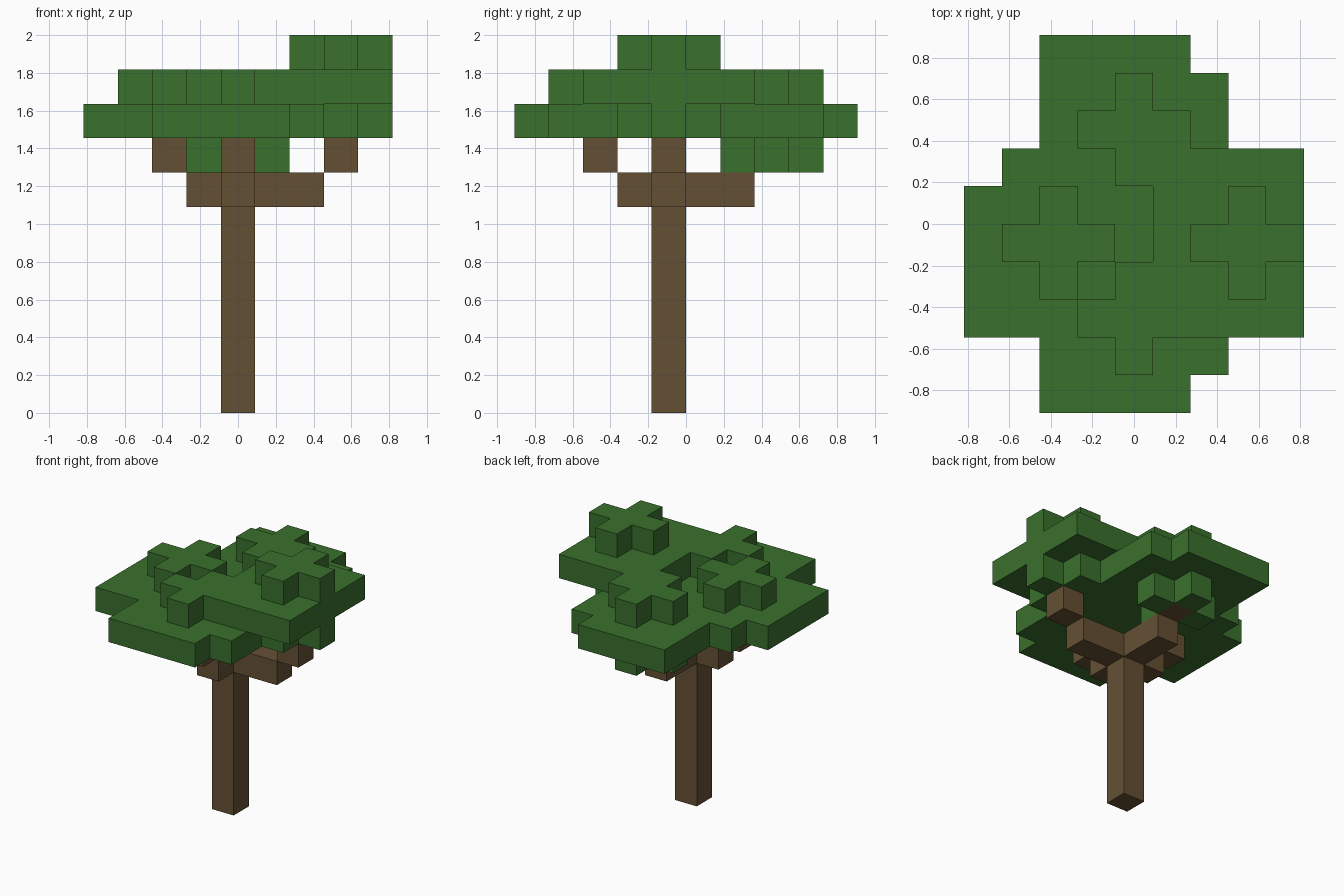
import bpy, bmesh
from mathutils import Vector

if "Cube" in bpy.data.objects:
    bpy.data.objects.remove(bpy.data.objects["Cube"], do_unlink=True)

U = 2 / 11  # block size


def material(name, color):
    m = bpy.data.materials.new(name)
    m.use_nodes = True
    m.diffuse_color = color
    m.node_tree.nodes["Principled BSDF"].inputs["Base Color"].default_value = color
    return m


bark = material("bark_brown", (0.130, 0.080, 0.034, 1))
leaf = material("leaf_green", (0.042, 0.162, 0.026, 1))


def box(xs, ys, zs):
    """Block cells in inclusive index ranges."""
    return {(x, y, z) for x in range(xs[0], xs[1] + 1)
            for y in range(ys[0], ys[1] + 1) for z in range(zs[0], zs[1] + 1)}


def plus(x, y, z):
    return box((x - 1, x + 1), (y, y), (z, z)) | box((x, x), (y - 1, y + 1), (z, z))


def slab(x, y, z):
    return box((x - 2, x + 2), (y - 2, y + 2), (z, z))


parts = []  # name, cells, material
taken = set()


def add_part(name, cells, mat):
    cells = cells - taken  # earlier parts keep shared blocks
    taken.update(cells)
    parts.append((name, cells, mat))


# Trunk and four stepped branches
T = -1  # trunk row in y
add_part("trunk", box((0, 0), (T, T), (0, 6)), bark)
add_part("left_branch", box((1, 2), (T, T), (6, 6)) | {(3, T, 7)}, bark)
add_part("right_branch", {(-1, T, 6), (-2, T, 7)}, bark)
add_part("front_branch", {(0, T - 1, 6), (0, T - 2, 7)}, bark)
add_part("back_branch", box((0, 0), (0, 1), (6, 6)) | {(0, 2, 7)}, bark)

# Leaf canopies: a flat slab with a cross on top, some with a cross below
add_part("back_canopy",
         plus(0, 2, 7) | (slab(0, 2, 8) - {(2, 4, 8)}) | plus(0, 2, 9), leaf)
add_part("front_canopy",
         (slab(0, -3, 8) - {(2, -5, 8)}) | plus(0, -3, 9), leaf)
add_part("right_canopy",
         (slab(-2, T, 8) - {(-4, 1, 8)}) | plus(-2, T, 9), leaf)
add_part("left_canopy",
         plus(3, T, 8) | box((1, 4), (-3, 1), (9, 9)) | plus(3, T, 10), leaf)


def build(name, cells, mat):
    """Mesh only the outer faces of the blocks."""
    bm = bmesh.new()
    for cell in sorted(cells):
        # x cells are centred on the axis, y cells start on it
        centre = Vector(cell) + Vector((0, 0.5, 0.5))
        for axis in range(3):
            for sign in (-1, 1):
                n = Vector((0, 0, 0))
                n[axis] = sign
                if tuple(int(c + d) for c, d in zip(cell, n)) in taken:
                    continue
                a = Vector((0, 0, 0))
                a[(axis + 1) % 3] = 0.5
                b = n.cross(a)
                mid = centre + n * 0.5
                bm.faces.new([bm.verts.new((mid + o) * U)
                              for o in (a + b, b - a, -a - b, a - b)])
    bmesh.ops.remove_doubles(bm, verts=bm.verts[:], dist=U * 0.01)
    mesh = bpy.data.meshes.new(name)
    bm.to_mesh(mesh)
    bm.free()
    mesh.materials.append(mat)
    bpy.context.scene.collection.objects.link(bpy.data.objects.new(name, mesh))


for part in parts:
    build(*part)
